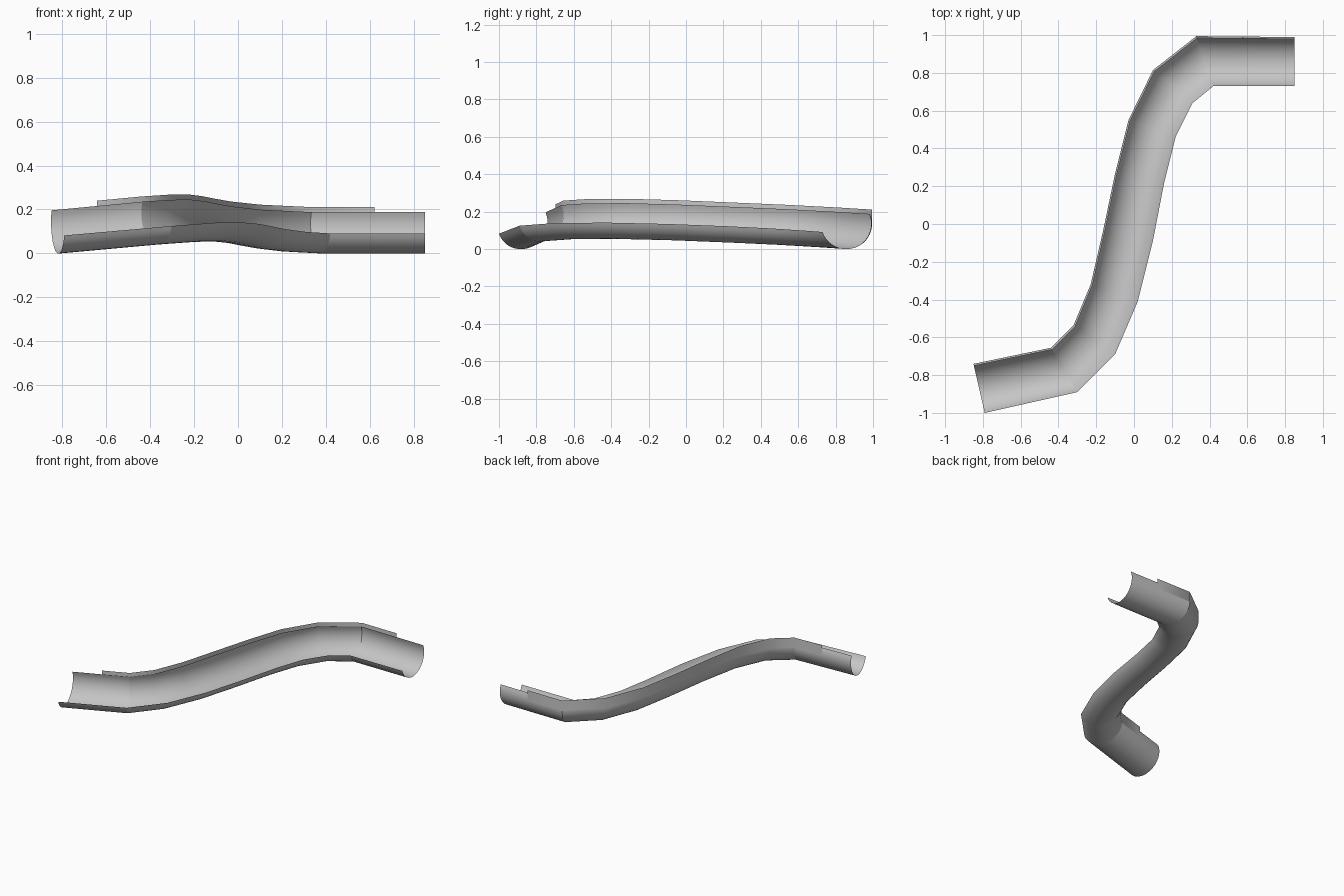
import bpy, math
from mathutils import Vector

cube = bpy.data.objects.get("Cube")
if cube:
    bpy.data.objects.remove(cube)

grey = bpy.data.materials.new("plain grey")
grey.use_nodes = True
tone = (0.56, 0.56, 0.56, 1)
grey.diffuse_color = tone
grey.node_tree.nodes["Principled BSDF"].inputs["Base Color"].default_value = tone

# Stations along the channel: low rim and high wall, each as x, y, z
LOW = [(-.79, -1, .082), (-.30, -.89, .125), (-.10, -.69, .14), (.02, -.41, .141),
       (.10, -.09, .134), (.16, .22, .122), (.22, .46, .11), (.31, .64, .098),
       (.42, .73, .091), (.85, .73, .091)]
HIGH = [(-.85, -.74, .197), (-.44, -.655, .236), (-.32, -.535, .244), (-.23, -.32, .246),
        (-.165, -.04, .238), (-.10, .27, .225), (-.03, .55, .213), (.10, .815, .199),
        (.33, .995, .188), (.85, .99, .188)]
stations = [(Vector(a), Vector(b)) for a, b in zip(LOW, HIGH)]

# Round section: radius, and angles of the low rim and high edge
R = 0.135
START, END, STEPS = math.radians(199), math.radians(383), 20


def section(station):
    low, high = station
    x0 = math.cos(START)
    row = []
    for i in range(STEPS + 1):
        f = i / STEPS
        a = START + (END - START) * f
        u = (math.cos(a) - x0) / (1 - x0)
        p = low.lerp(high, u)
        rise = (math.sin(END) - math.sin(START)) * R
        p.z = low.z + R * (math.sin(a) - math.sin(START)) + u * (high.z - low.z - rise)
        row.append(p)
    return row


def lip_section(station):
    high = station[1]
    return [high - Vector((0, 0, 0.055)), high + Vector((0, 0, 0.023))]


def loft(name, rows):
    n = len(rows[0])
    verts = [p for row in rows for p in row]
    faces = [(j * n + i, (j + 1) * n + i, (j + 1) * n + i + 1, j * n + i + 1)
             for j in range(len(rows) - 1) for i in range(n - 1)]
    mesh = bpy.data.meshes.new(name)
    mesh.from_pydata(verts, [], faces)
    mesh.materials.append(grey)
    mesh.shade_smooth()
    obj = bpy.data.objects.new(name, mesh)
    bpy.context.collection.objects.link(obj)


def between(a, b, t):
    return a[0].lerp(b[0], t), a[1].lerp(b[1], t)


# Straight end pieces and the smooth bend joining them
rows = [section(s) for s in stations]
loft("entry_channel", rows[:2])
loft("curved_channel", rows[1:-1])
loft("exit_channel", rows[-2:])

# Upright lip along the high wall, stopping short of both ends
lip = [between(stations[0], stations[1], 0.51)] + stations[1:-1]
lip.append(between(stations[-2], stations[-1], 0.56))
loft("upright_lip", [lip_section(s) for s in lip])
